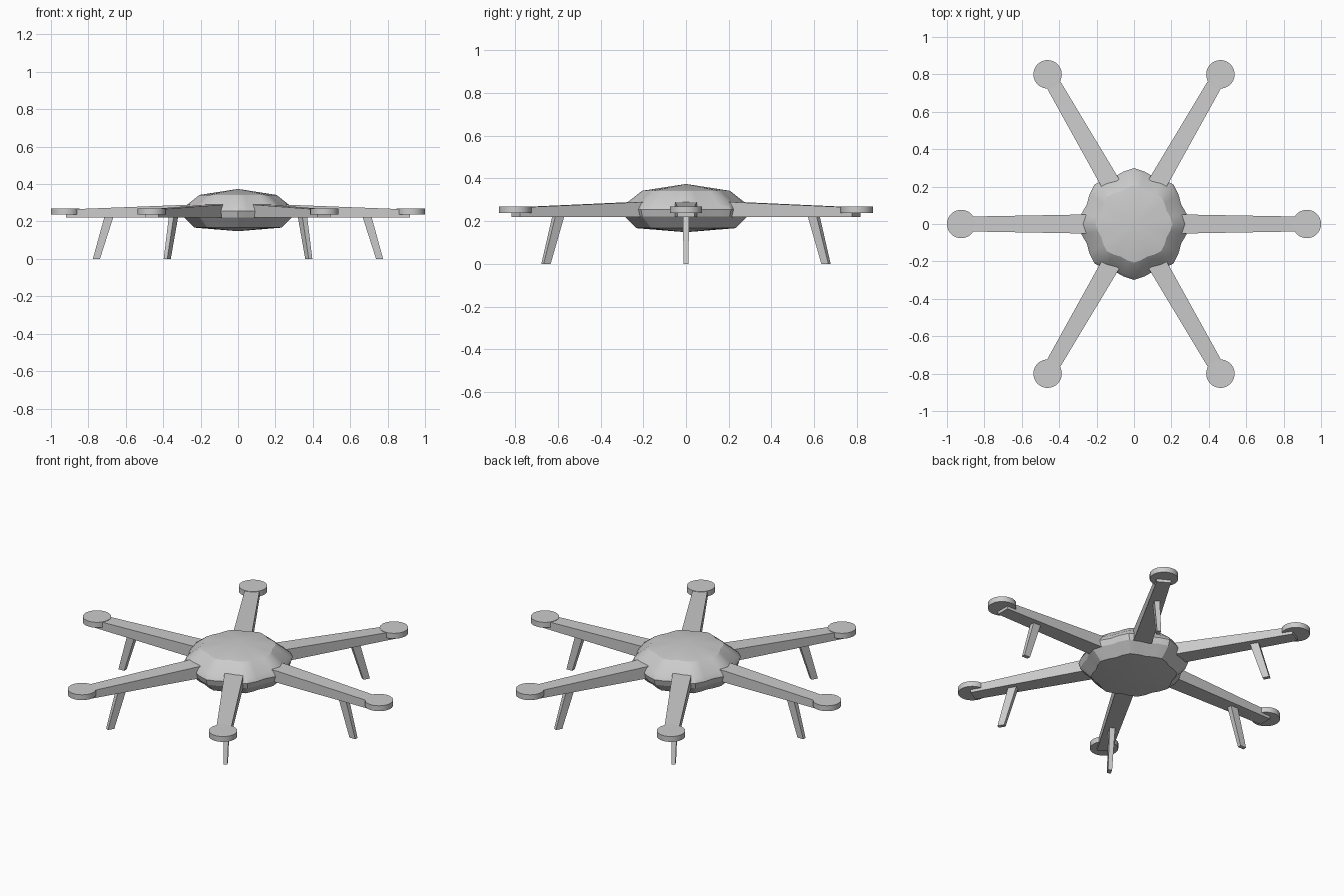
import bpy, bmesh
from math import cos, sin, pi, radians
from mathutils import Matrix

cube = bpy.data.objects.get("Cube")
if cube:
    bpy.data.objects.remove(cube)

grey = bpy.data.materials.new("plain_grey")
grey.use_nodes = True
colour = (0.6, 0.6, 0.6, 1)
grey.diffuse_color = colour
grey.node_tree.nodes["Principled BSDF"].inputs["Base Color"].default_value = colour


def add_object(name, bm, angle=0):
    """Turn a bmesh into an object, turned about the z axis."""
    bmesh.ops.recalc_face_normals(bm, faces=bm.faces)
    bm.transform(Matrix.Rotation(angle, 4, "Z"))
    mesh = bpy.data.meshes.new(name)
    bm.to_mesh(mesh)
    bm.free()
    mesh.materials.append(grey)
    obj = bpy.data.objects.new(name, mesh)
    bpy.context.collection.objects.link(obj)
    return obj


def smooth(obj, degrees):
    bpy.ops.object.select_all(action="DESELECT")
    obj.select_set(True)
    bpy.context.view_layer.objects.active = obj
    bpy.ops.object.shade_smooth_by_angle(angle=radians(degrees))


def add_prism(name, ends, angle):
    """Join two four-cornered ends with side faces."""
    bm = bmesh.new()
    a, b = [[bm.verts.new(p) for p in end] for end in ends]
    bm.faces.new(a)
    bm.faces.new(b)
    for i in range(4):
        j = (i + 1) % 4
        bm.faces.new((a[i], a[j], b[j], b[i]))
    return add_object(name, bm, angle)


def arm_end(x, half, low, high):
    return [(x, -half, low), (x, half, low), (x, half, high), (x, -half, high)]


def leg_end(x, z, depth, half):
    return [(x - depth, -half, z), (x + depth, -half, z),
            (x + depth, half, z), (x - depth, half, z)]


# Body: shallow domed shell with eight soft lobes, pointed above and below
def build_body():
    rings = [(0.197, 0.342), (0.272, 0.28), (0.286, 0.255), (0.276, 0.222), (0.222, 0.167)]
    count = 32
    bm = bmesh.new()
    loops = []
    for radius, z in rings:
        loop = []
        for i in range(count):
            t = 2 * pi * i / count
            r = radius * (1 + 0.045 * cos(8 * t))
            loop.append(bm.verts.new((r * cos(t), r * sin(t), z)))
        loops.append(loop)
    top = bm.verts.new((0, 0, 0.374))
    bottom = bm.verts.new((0, 0, 0.148))
    for i in range(count):
        j = (i + 1) % count
        bm.faces.new((top, loops[0][i], loops[0][j]))
        bm.faces.new((bottom, loops[-1][j], loops[-1][i]))
        for upper, lower in zip(loops, loops[1:]):
            bm.faces.new((upper[i], lower[i], lower[j], upper[j]))
    smooth(add_object("body", bm), 25)


build_body()

# Six tapered arms, each with a motor disc and a splayed leg
for n in range(6):
    angle = n * pi / 3
    add_prism(f"arm_{n + 1}", [arm_end(0.2, 0.052, 0.22, 0.292),
                               arm_end(0.92, 0.039, 0.22, 0.264)], angle)
    add_prism(f"leg_{n + 1}", [leg_end(0.757, 0, 0.019, 0.011),
                               leg_end(0.69, 0.225, 0.024, 0.015)], angle)
    bm = bmesh.new()
    bmesh.ops.create_cone(bm, cap_ends=True, segments=32, radius1=0.076, radius2=0.076,
                          depth=0.032, matrix=Matrix.Translation((0.924, 0, 0.253)))
    smooth(add_object(f"motor_disc_{n + 1}", bm, angle), 30)
